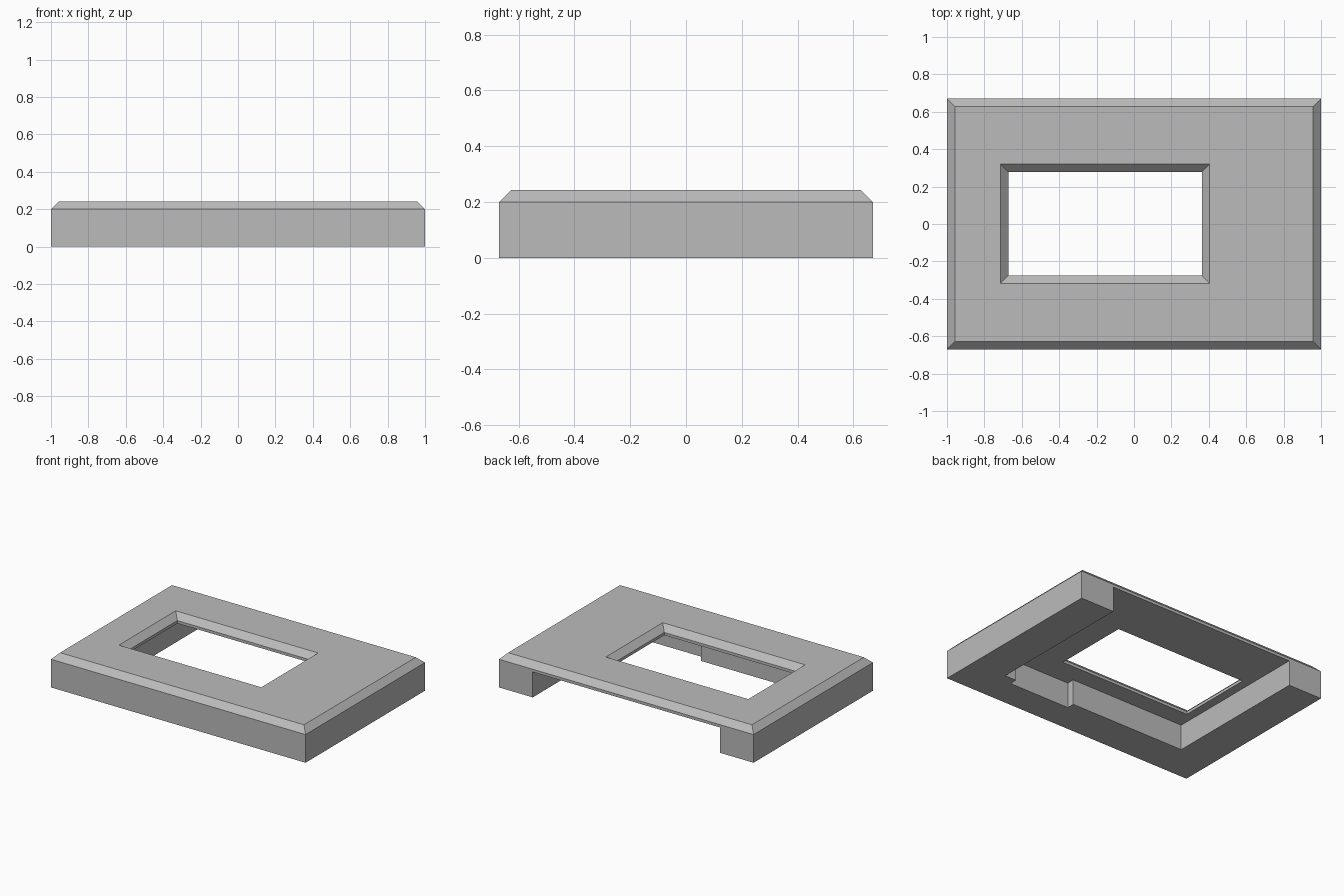
import bpy
import bmesh

if "Cube" in bpy.data.objects:
    bpy.data.objects.remove(bpy.data.objects["Cube"], do_unlink=True)

grey = bpy.data.materials.new("light_grey")
grey.use_nodes = True
COLOUR = (0.5, 0.5, 0.5, 1)
grey.diffuse_color = COLOUR
grey.node_tree.nodes["Principled BSDF"].inputs["Base Color"].default_value = COLOUR


def stack(name, rect, levels):
    """Solid made of rectangles at (height, outward offset) levels."""
    x0, x1, y0, y1 = rect
    bm = bmesh.new()
    rings = []
    for z, grow in levels:
        corners = ((x0 - grow, y0 - grow), (x1 + grow, y0 - grow),
                   (x1 + grow, y1 + grow), (x0 - grow, y1 + grow))
        rings.append([bm.verts.new((x, y, z)) for x, y in corners])
    for low, high in zip(rings, rings[1:]):
        for i in range(4):
            j = (i + 1) % 4
            bm.faces.new((low[i], low[j], high[j], high[i]))
    bm.faces.new(rings[0][::-1])
    bm.faces.new(rings[-1])
    mesh = bpy.data.meshes.new(name)
    bm.to_mesh(mesh)
    bm.free()
    mesh.materials.append(grey)
    obj = bpy.data.objects.new(name, mesh)
    bpy.context.collection.objects.link(obj)
    return obj


def cut(body, cutter):
    cutter.hide_render = True
    mod = body.modifiers.new(cutter.name, "BOOLEAN")
    mod.operation = "DIFFERENCE"
    mod.solver = "EXACT"
    mod.object = cutter
    bpy.context.view_layer.objects.active = body
    bpy.ops.object.modifier_apply(modifier=mod.name)
    bpy.data.objects.remove(cutter, do_unlink=True)


TOP, SHOULDER, CEILING = 0.242, 0.2, 0.18
BEVEL = TOP - SHOULDER

# Cover plate with a bevelled top rim
cover = stack("bezel_cover", (-1, 1, -0.67, 0.67),
              [(0, 0), (SHOULDER, 0), (TOP, -BEVEL)])

# Hollow underside, open towards the back
cut(cover, stack("pocket_cutter", (-0.735, 0.735, -0.406, 0.8),
                 [(-0.1, 0), (CEILING, 0)]))

# Shallow recess in the inner front wall
cut(cover, stack("recess_cutter", (0.167, 0.645, -0.46, -0.3),
                 [(-0.1, 0), (CEILING, 0)]))

# Window opening with sloped sides
cut(cover, stack("window_cutter", (-0.672, 0.363, -0.275, 0.279),
                 [(0.1, 0), (SHOULDER, 0), (TOP + BEVEL, 2 * BEVEL)]))
